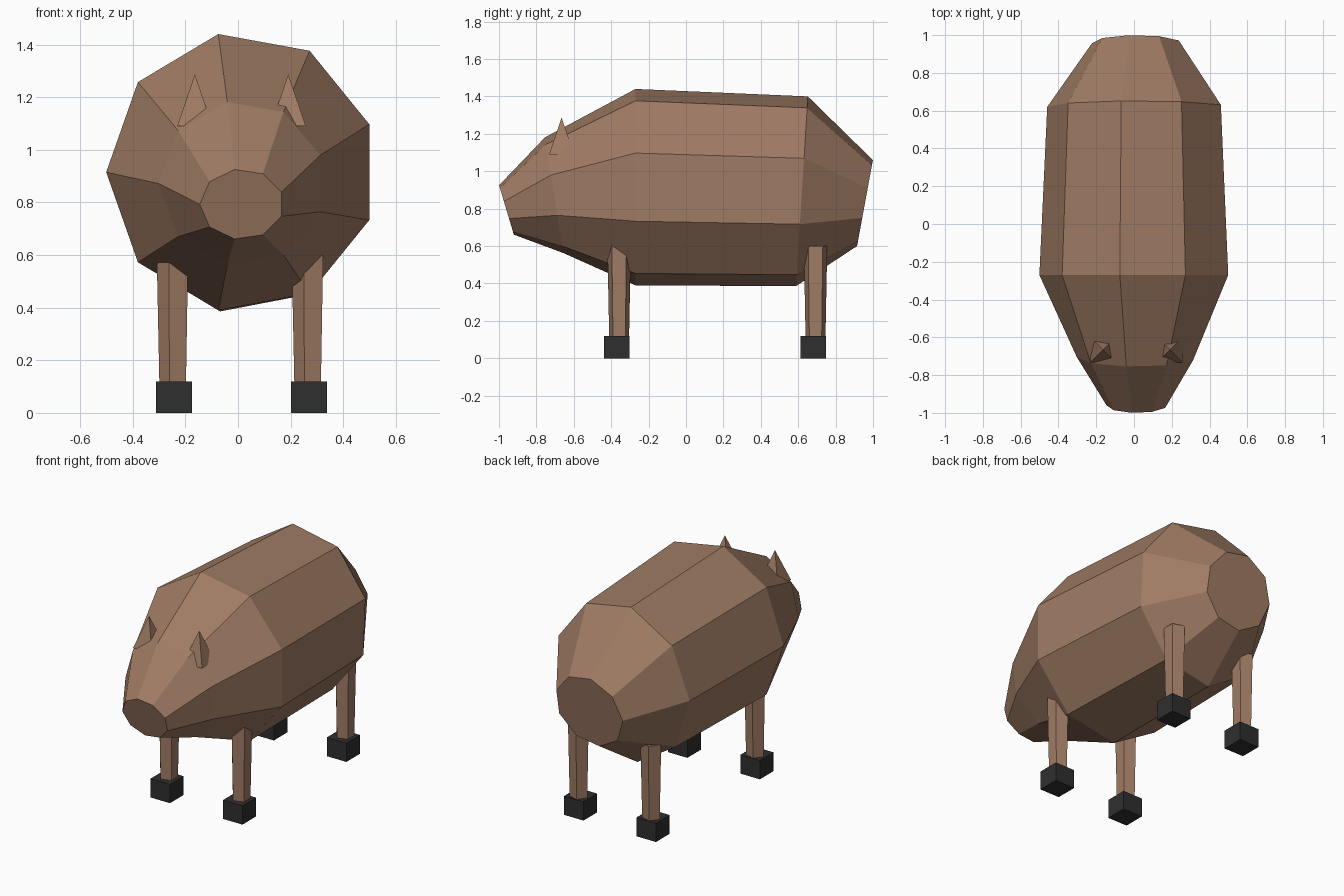
import bpy, bmesh
from math import sin, cos, radians

if "Cube" in bpy.data.objects:
    bpy.data.objects.remove(bpy.data.objects["Cube"])


def material(name, rgb):
    m = bpy.data.materials.new(name)
    m.diffuse_color = (*rgb, 1.0)
    m.use_nodes = True
    m.node_tree.nodes["Principled BSDF"].inputs["Base Color"].default_value = m.diffuse_color
    return m


BROWN = material("warm brown hide", (0.35, 0.20, 0.128))
BLACK = material("black hoof", (0.028, 0.028, 0.028))


def loft(name, rings, mat):
    """Skin a list of equal-length point rings and cap both ends."""
    bm = bmesh.new()
    loops = [[bm.verts.new(p) for p in ring] for ring in rings]
    n = len(loops[0])
    for a, b in zip(loops, loops[1:]):
        for i in range(n):
            j = (i + 1) % n
            bm.faces.new((a[i], a[j], b[j], b[i]))
    bm.faces.new(loops[0])
    bm.faces.new(loops[-1])
    bmesh.ops.recalc_face_normals(bm, faces=bm.faces)
    return finish(name, bm, mat)


def finish(name, bm, mat):
    mesh = bpy.data.meshes.new(name)
    bm.to_mesh(mesh)
    bm.free()
    mesh.materials.append(mat)
    ob = bpy.data.objects.new(name, mesh)
    bpy.context.collection.objects.link(ob)
    return ob


# Body: nine-sided barrel from snout to rump, each ring slightly tilted
# (centre y, centre z, x radius, z radius, tilt in y)
sections = [
    (-0.96, 0.793, 0.160, 0.134, -0.04),
    (-0.705, 0.872, 0.317, 0.314, -0.05),
    (-0.27, 0.915, 0.5155, 0.533, 0.0),
    (0.62, 0.893, 0.474, 0.515, 0.032),
    (0.957, 0.830, 0.237, 0.2335, 0.043),
]
body = []
for y, z, rx, rz, tilt in sections:
    angles = [radians(20 + 40 * i) for i in range(9)]
    body.append([(0.0145 + rx * cos(a), y + tilt * sin(a), z + rz * sin(a))
                 for a in angles])
loft("body", body, BROWN)


# Legs: tapered five-sided posts standing in block hooves
def pentagon(x, y, z, r):
    return [(x + r * cos(radians(36 + 72 * i)),
             y + r * sin(radians(36 + 72 * i)), z) for i in range(5)]


def square(x, y, z, h):
    return [(x + sx * h, y + sy * h, z)
            for sx, sy in ((-1, -1), (1, -1), (1, 1), (-1, 1))]


for side, x in (("left", -0.243), ("right", 0.27)):
    for end, y in (("front", -0.37), ("back", 0.68)):
        leg_y = y + 0.0125
        loft(f"{end}_{side}_leg",
             [pentagon(x, leg_y, 0.02, 0.054), pentagon(x, leg_y, 0.6, 0.066)],
             BROWN)
        loft(f"{end}_{side}_hoof",
             [square(x, y, 0, 0.069), square(x, y, 0.12, 0.069)], BLACK)

# Ears: four-sided spikes half sunk into the head
for side, x in (("left", -0.164), ("right", 0.191)):
    bm = bmesh.new()
    base = [bm.verts.new(p) for p in square(x, -0.665, 1.09, 0.067)]
    tip = bm.verts.new((x, -0.665, 1.287))
    bm.faces.new(base[::-1])
    for i in range(4):
        bm.faces.new((base[i], base[(i + 1) % 4], tip))
    finish(f"{side}_ear", bm, BROWN)
